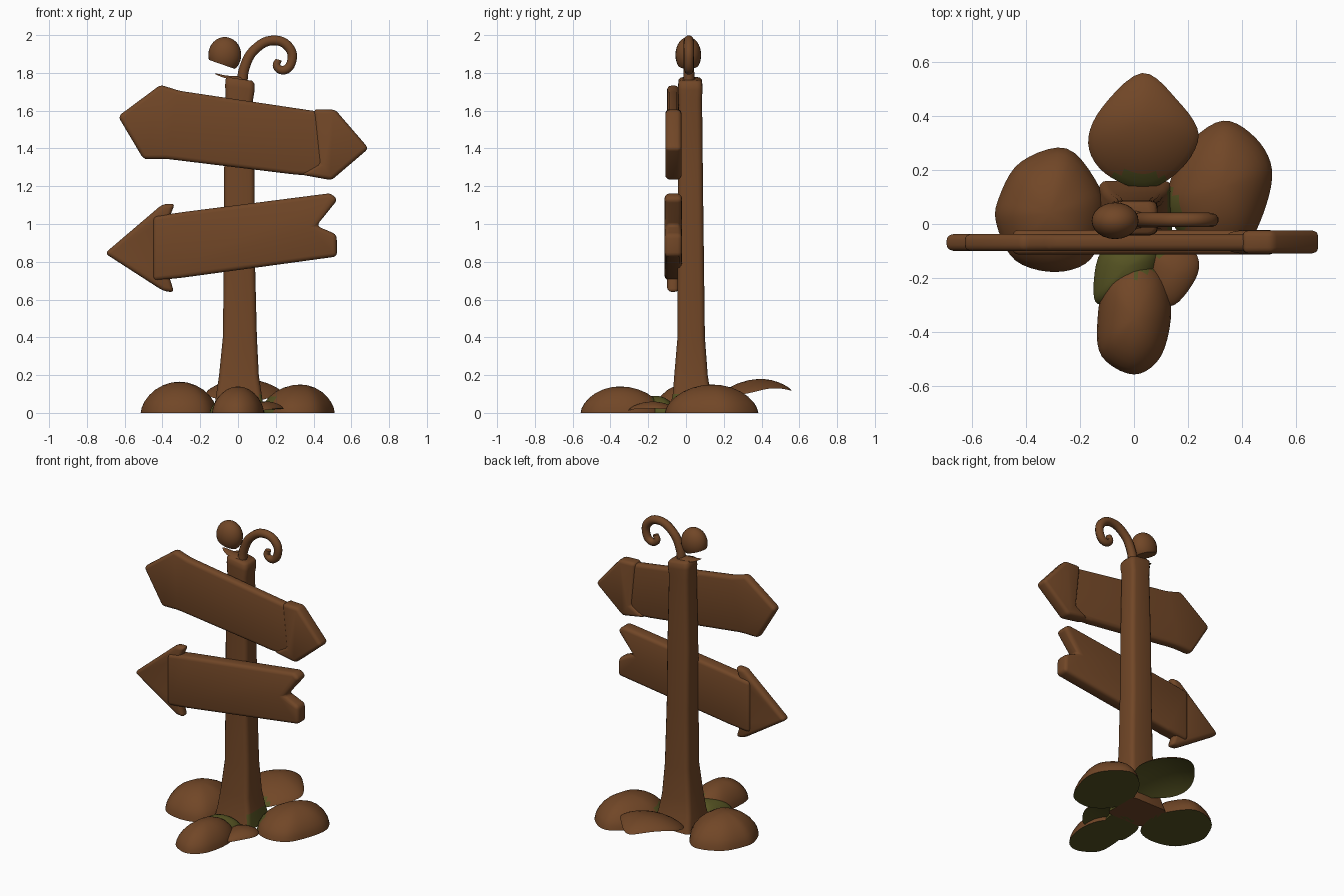
import bpy, bmesh, math
from mathutils import Vector

if "Cube" in bpy.data.objects:
    bpy.data.objects.remove(bpy.data.objects["Cube"])


def material(name, rgb):
    m = bpy.data.materials.new(name)
    m.diffuse_color = (*rgb, 1)
    m.use_nodes = True
    m.node_tree.nodes["Principled BSDF"].inputs["Base Color"].default_value = m.diffuse_color
    return m


BROWN = material("bark brown", (0.165, 0.062, 0.02))
OLIVE = material("moss olive", (0.09, 0.085, 0.016))


def finish(name, bm, angle=40, rule=None):
    bmesh.ops.recalc_face_normals(bm, faces=bm.faces)
    if rule:
        bm.normal_update()
        for f in bm.faces:
            f.material_index = int(rule(f.calc_center_median(), f.normal))
    me = bpy.data.meshes.new(name)
    bm.to_mesh(me)
    bm.free()
    ob = bpy.data.objects.new(name, me)
    bpy.context.collection.objects.link(ob)
    me.materials.append(BROWN)
    me.materials.append(OLIVE)
    smooth(ob, angle)
    return ob


def smooth(ob, angle):
    bpy.ops.object.select_all(action='DESELECT')
    ob.select_set(True)
    bpy.context.view_layer.objects.active = ob
    bpy.ops.object.shade_smooth_by_angle(angle=math.radians(angle))


def bridge(bm, a, b):
    n = len(a)
    for i in range(n):
        bm.faces.new((a[i], a[(i + 1) % n], b[(i + 1) % n], b[i]))


def board(name, outline, y0, y1, bevel=0.022):
    """Flat plank cut to an x-z outline, with rounded edges."""
    bm = bmesh.new()
    front = [bm.verts.new((x, y0, z)) for x, z in outline]
    back = [bm.verts.new((x, y1, z)) for x, z in outline]
    bm.faces.new(front)
    bm.faces.new(back[::-1])
    bridge(bm, front, back)
    bmesh.ops.recalc_face_normals(bm, faces=bm.faces)
    bmesh.ops.bevel(bm, geom=bm.edges[:], offset=bevel, segments=3,
                    profile=0.5, affect='EDGES', clamp_overlap=True)
    return finish(name, bm, 50)


def smooth_loop(pts, steps=5):
    """Closed Catmull-Rom loop through the points."""
    n, out = len(pts), []
    for i in range(n):
        a, b, c, d = (Vector(pts[(i + k) % n]) for k in (-1, 0, 1, 2))
        for s in range(steps):
            t = s / steps
            out.append(0.5 * (2 * b + (c - a) * t + (2 * a - 5 * b + 4 * c - d) * t * t
                              + (3 * b - a - 3 * c + d) * t ** 3))
    return out


def leaf(name, outline, centre, height, base=lambda x, y: 0.0, moss=0.2, power=0.6):
    """Domed leaf over a ground outline, olive below and near the post."""
    bm = bmesh.new()
    loop, c = smooth_loop(outline), Vector(centre)
    rim = None
    for side in (1, 0):
        prev = rim
        for t in (1, 0.97, 0.9, 0.78, 0.62, 0.42, 0.2):
            if t == 1 and rim:
                continue
            ring = []
            for p in loop:
                q = c + (p - c) * t
                z = base(q.x, q.y) + side * height * (1 - t * t) ** power
                ring.append(bm.verts.new((q.x, q.y, z)))
            if prev:
                bridge(bm, prev, ring)
            rim = rim or ring
            prev = ring
        top = bm.verts.new((c.x, c.y, base(c.x, c.y) + side * height))
        for i in range(len(prev)):
            bm.faces.new((prev[i], prev[(i + 1) % len(prev)], top))
    return finish(name, bm, 50, lambda p, n: n.z < -0.3 or math.hypot(p.x, p.y) < moss)


# Post: rounded square section, flared at the foot
bm = bmesh.new()
prev = None
rings = [(0, -.13, .14, -.09, .16), (.1, -.115, .125, -.07, .13), (.2, -.1, .11, -.062, .115),
         (.4, -.08, .1, -.045, .1), (.8, -.075, .09, -.045, .095), (1.2, -.075, .088, -.042, .09),
         (1.66, -.065, .08, -.04, .085), (1.72, -.068, .088, -.042, .087),
         (1.755, -.066, .086, -.04, .085), (1.768, -.056, .076, -.03, .075)]
for z, x0, x1, y0, y1 in rings:
    ring = []
    r = 0.028
    for k, (cx, cy) in enumerate([(x1 - r, y1 - r), (x0 + r, y1 - r), (x0 + r, y0 + r), (x1 - r, y0 + r)]):
        for s in range(4):
            a = math.pi / 2 * (k + s / 3)
            x, y = cx + r * math.cos(a), cy + r * math.sin(a)
            tilt = -0.15 * (x - 0.01) if z > 1.7 else 0
            ring.append(bm.verts.new((x, y, z + tilt)))
    if prev:
        bridge(bm, prev, ring)
    else:
        bm.faces.new(ring[::-1])
    prev = ring
bm.faces.new(prev)
finish("post", bm, 50, lambda p, n: 0.01 < p.z < 0.12 and n.x > 0.3 and n.y < 0.3)

# Upper sign: two-ended board with a raised right head
board("upper_sign", [(-.635, 1.57), (-.41, 1.737), (-.31, 1.705), (.46, 1.59), (.49, 1.25),
                     (.3, 1.262), (-.38, 1.345), (-.5, 1.343)], -.1, -.037)
board("upper_sign_head", [(.4, 1.608), (.515, 1.605), (.692, 1.4), (.495, 1.232), (.33, 1.262), (.43, 1.32)],
      -.109, -.024)

# Lower sign: arrowhead on the left, notched tail on the right
board("lower_sign", [(-.45, 1.04), (-.3, 1.062), (.49, 1.163), (.528, 1.13), (.415, .99),
                     (.522, .945), (.525, .828), (-.3, .715), (-.45, .7)], -.113, -.022)
board("lower_sign_head", [(-.705, .845), (-.4, 1.105), (-.333, 1.108), (-.37, 1.02),
                          (-.37, .74), (-.338, .638), (-.395, .645)], -.1, -.037)

# Curled tendril on top
cu = bpy.data.curves.new("tendril", 'CURVE')
cu.dimensions = '3D'
cu.bevel_depth = 0.027
cu.bevel_resolution = 3
cu.resolution_u = 6
cu.use_fill_caps = True
path = [(.02, 1.73, 1.1), (.035, 1.83, 1.05), (.09, 1.925, 1), (.19, 1.972, 1), (.27, 1.935, 1),
        (.285, 1.865, .95), (.245, 1.815, .9), (.205, 1.835, .8), (.215, 1.87, .65)]
sp = cu.splines.new('BEZIER')
sp.bezier_points.add(len(path) - 1)
for bp, (x, z, r) in zip(sp.bezier_points, path):
    bp.co = (x, 0.015, z)
    bp.radius = r
    bp.handle_left_type = bp.handle_right_type = 'AUTO'
tendril = bpy.data.objects.new("tendril", cu)
bpy.context.collection.objects.link(tendril)
cu.materials.append(BROWN)
bpy.ops.object.select_all(action='DESELECT')
tendril.select_set(True)
bpy.context.view_layer.objects.active = tendril
bpy.ops.object.convert(target='MESH')
smooth(bpy.context.view_layer.objects.active, 50)

# Bud: rounded dome with a slanted flat underside
bm = bmesh.new()
bmesh.ops.create_uvsphere(bm, u_segments=24, v_segments=16, radius=1)
for v in bm.verts:
    v.co = Vector((-.07 + .087 * v.co.x, .012 + .068 * v.co.y, 1.895 + .095 * v.co.z))
cut = bmesh.ops.bisect_plane(bm, geom=bm.verts[:] + bm.edges[:] + bm.faces[:],
                             plane_co=(-.08, 0, 1.843), plane_no=(-.33, 0, -.95), clear_outer=True)
edges = [e for e in cut['geom_cut'] if isinstance(e, bmesh.types.BMEdge)]
bmesh.ops.contextual_create(bm, geom=edges)
finish("bud", bm, 50)

# Small leaf plate under the bud
leaf("bud_leaf", [(-.125, .015), (-.06, .05), (.02, .045), (.04, .015), (.02, -.015), (-.06, -.02)],
     (-.03, .015), .016, lambda x, y: 1.768 + 1.6 * min(x + .03, 0) ** 2 * 2, moss=0)

# Domed leaves around the foot
leaf("left_leaf", [(-.5, .1), (-.42, .23), (-.25, .28), (-.13, .14), (-.11, .02), (-.16, -.13),
                   (-.29, -.178), (-.44, -.135), (-.51, 0)], (-.31, .04), .165, moss=.13)
leaf("right_leaf", [(.12, .1), (.2, .29), (.33, .383), (.45, .32), (.512, .2), (.48, .04),
                    (.41, -.08), (.28, -.11), (.17, -.04)], (.33, .14), .15, moss=.19)
leaf("front_leaf", [(-.135, -.35), (-.12, -.49), (0, -.558), (.1, -.49), (.138, -.32), (.1, -.18),
                    (0, -.12), (-.1, -.19)], (0, -.35), .14, moss=.19)


# Raised arching leaf at the back
def arch(x, y):
    return .15 - 1.3 * (y - .4) ** 2 - .9 * (x - .03) ** 2


leaf("back_leaf", [(-.17, .3), (-.12, .43), (.03, .56), (.16, .46), (.24, .33), (.17, .2),
                   (.04, .13), (-.11, .19)], (.03, .38), .03, arch, moss=.2)

# Small low leaves tucked in at the front
leaf("small_front_leaf", [(.06, -.1), (.08, -.27), (.15, -.3), (.23, -.2), (.235, -.12), (.17, -.06)],
     (.15, -.18), .03, lambda x, y: max(0, .03 - .9 * (x - .15) ** 2 - .9 * (y + .17) ** 2), moss=.15)
leaf("moss_leaf", [(-.15, -.24), (-.12, -.3), (.03, -.26), (.1, -.1), (0, -.05), (-.12, -.1)],
     (-.03, -.16), .09, moss=.4)
